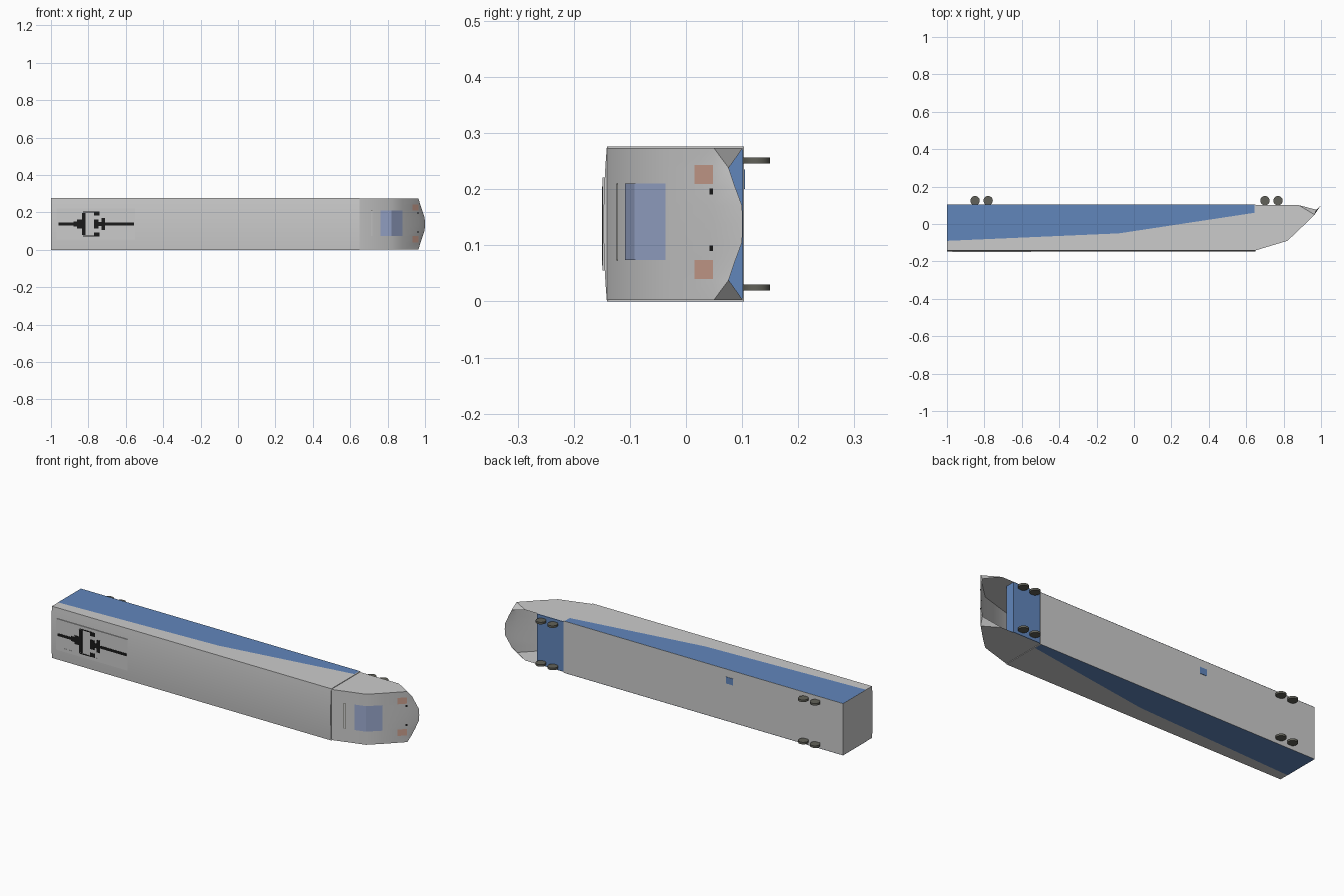
import bpy, bmesh, math

if "Cube" in bpy.data.objects:
    bpy.data.objects.remove(bpy.data.objects["Cube"])

W, MID = 0.276, 0.138          # body width (along z) and its centre
PROFILE = [(0.65, -0.141), (0.82, -0.09), (0.88, -0.034), (0.965, 0.05)]  # nose roofline


def mat(name, col):
    m = bpy.data.materials.new(name)
    m.diffuse_color = col
    m.use_nodes = True
    m.node_tree.nodes["Principled BSDF"].inputs["Base Color"].default_value = m.diffuse_color
    return m


BLUE = mat("stripe_blue", (0.12, 0.24, 0.50, 1))
GLASS = mat("glass_blue", (0.33, 0.40, 0.62, 1))
ORANGE = mat("lamp_orange", (0.62, 0.36, 0.28, 1))
BLACK = mat("black", (0.01, 0.01, 0.01, 1))
DARK = mat("wheel_dark", (0.12, 0.12, 0.10, 1))


def mesh(name, verts, faces, material=None, recalc=True):
    me = bpy.data.meshes.new(name)
    me.from_pydata(verts, [], faces)
    if recalc:
        bm = bmesh.new()
        bm.from_mesh(me)
        bmesh.ops.remove_doubles(bm, verts=bm.verts, dist=1e-5)
        bmesh.ops.recalc_face_normals(bm, faces=bm.faces)
        bm.to_mesh(me)
        bm.free()
    ob = bpy.data.objects.new(name, me)
    bpy.context.collection.objects.link(ob)
    if material:
        me.materials.append(material)
    return ob


def box(name, x, y, z, material=None):
    v = [(a, b, c) for a in x for b in y for c in z]
    f = [(0, 1, 3, 2), (4, 6, 7, 5), (0, 4, 5, 1), (2, 3, 7, 6), (0, 2, 6, 4), (1, 5, 7, 3)]
    return mesh(name, v, f, material)


def smooth(ob, angle=25):
    bpy.ops.object.select_all(action='DESELECT')
    ob.select_set(True)
    bpy.context.view_layer.objects.active = ob
    bpy.ops.object.shade_smooth_by_angle(angle=math.radians(angle))


def roof_y(x):
    for (x0, y0), (x1, y1) in zip(PROFILE, PROFILE[1:]):
        if x <= x1:
            return y0 + (y1 - y0) * (x - x0) / (x1 - x0)
    return PROFILE[-1][1]


def nose_strip(name, xs, z, material=None, lift=0.0015):
    """Thin panel that follows the nose roofline."""
    v = [(x + lift * 0.6, roof_y(x) - lift, c) for x in xs for c in z]
    f = [(2*i, 2*i + 1, 2*i + 3, 2*i + 2) for i in range(len(xs) - 1)]
    return mesh(name, v, f, material, False)


# Long body with a slightly arched roof
n = 12
sec = [(0.103, 0), (0.103, W)]
for i in range(n + 1):
    t = 1 - 2 * i / n
    sec.append((-0.141 - 0.006 * (1 - t * t), MID + t * MID))
k = len(sec)
verts = [(x, y, z) for x in (-1, 0.65) for y, z in sec]
faces = [tuple(range(k)), tuple(range(k, 2 * k))]
faces += [(i, (i + 1) % k, k + (i + 1) % k, k + i) for i in range(k)]
smooth(mesh("body", verts, faces))

# Nose shell: roof sheet ending in a curved lip, open underneath
ts = [-1, -0.74, -0.48, -0.24, 0, 0.24, 0.48, 0.74, 1]
half = 0.135
lip = {1: (0.965, 0.05), 0.74: (0.976, 0.076), 0.48: (0.988, 0.088),
       0.24: (0.998, 0.1), 0: (1.0, 0.101)}
m = len(ts)
verts = [(x, y, MID + t * half) for x, y in PROFILE for t in ts]
verts += [(*lip[abs(t)], MID + t * half) for t in ts]
faces = [(r*m + c, r*m + c + 1, (r+1)*m + c + 1, (r+1)*m + c)
         for r in range(len(PROFILE)) for c in range(m - 1)]
# side walls with a folded front corner
for col, nxt in ((0, 1), (m - 1, m - 2)):
    z = verts[col][2]
    b = len(verts)
    verts += [(0.88, 0.101, z), (0.65, 0.101, z)]
    faces.append((col, m + col, 2*m + col, 3*m + col, b, b + 1))
    faces.append((3*m + col, 4*m + nxt, b))
smooth(mesh("nose_shell", verts, faces), 30)

# Blue block under the nose
box("nose_underframe", (0.65, 0.81), (0.05, 0.102), (0.005, 0.271), BLUE)

# Side stripes
stripe = [(-1, 0.103), (-1, -0.09), (-0.08, -0.05), (0.645, 0.06), (0.645, 0.103)]
for side, z in (("left", -0.0006), ("right", W + 0.0006)):
    mesh(f"side_stripe_{side}", [(x, y, z) for x, y in stripe],
         [(0, 1, 2, 3, 4) if z > 0 else (4, 3, 2, 1, 0)], BLUE, False)

# Wheels
for x in (-0.85, -0.78, 0.70, 0.77):
    for z in (0.025, 0.251):
        bpy.ops.mesh.primitive_cylinder_add(vertices=24, radius=0.025, depth=0.011,
                                            location=(x, 0.125, z))
        ob = bpy.context.object
        ob.name = "wheel"
        ob.data.materials.append(DARK)
        smooth(ob, 40)

# Nose details: windscreen, vent slot, lamps, wipers
nose_strip("windscreen", (0.762, 0.82, 0.879), (0.074, 0.21), GLASS)
nose_strip("vent_slot_rim", (0.710, 0.719), (0.073, 0.21), DARK, 0.001)
nose_strip("vent_slot", (0.7115, 0.7175), (0.075, 0.208))
for z in (0.04, 0.209):
    nose_strip("headlamp", (0.931, 0.9645), (z, z + 0.034), ORANGE)
for z in (0.09, 0.191):
    nose_strip("wiper", (0.958, 0.965), (z, z + 0.01), BLACK)

# Roof panel with current collector
box("roof_panel", (-0.97, -0.55), (-0.1485, -0.141), (0.055, 0.221))
collector = [(-0.96, -0.88, 0.007), (-0.88, -0.86, 0.013), (-0.86, -0.835, 0.023),
             (-0.835, -0.815, 0.06), (-0.77, -0.745, 0.025), (-0.745, -0.73, 0.012),
             (-0.73, -0.71, 0.033), (-0.71, -0.555, 0.007)]
for x0, x1, h in collector:
    box("collector_bar", (x0, x1), (-0.15, -0.148), (MID - h, MID + h), BLACK)
for s in (-1, 1):
    zs = sorted((MID + s * 0.045, MID + s * 0.066))
    box("collector_bracket", (-0.77, -0.74), (-0.15, -0.148), zs, BLACK)
    box("collector_link", (-0.83, -0.765), (-0.15, -0.148),
        sorted((MID + s * 0.062, MID + s * 0.067)), BLACK)
for x in (-0.93, -0.79):
    box("roof_slot", (x, x + 0.065), (-0.1495, -0.148), (0.064, 0.073))

# Small hatch under the body
box("floor_hatch", (-0.35, -0.31), (0.102, 0.105), (0.20, 0.235), BLUE)
